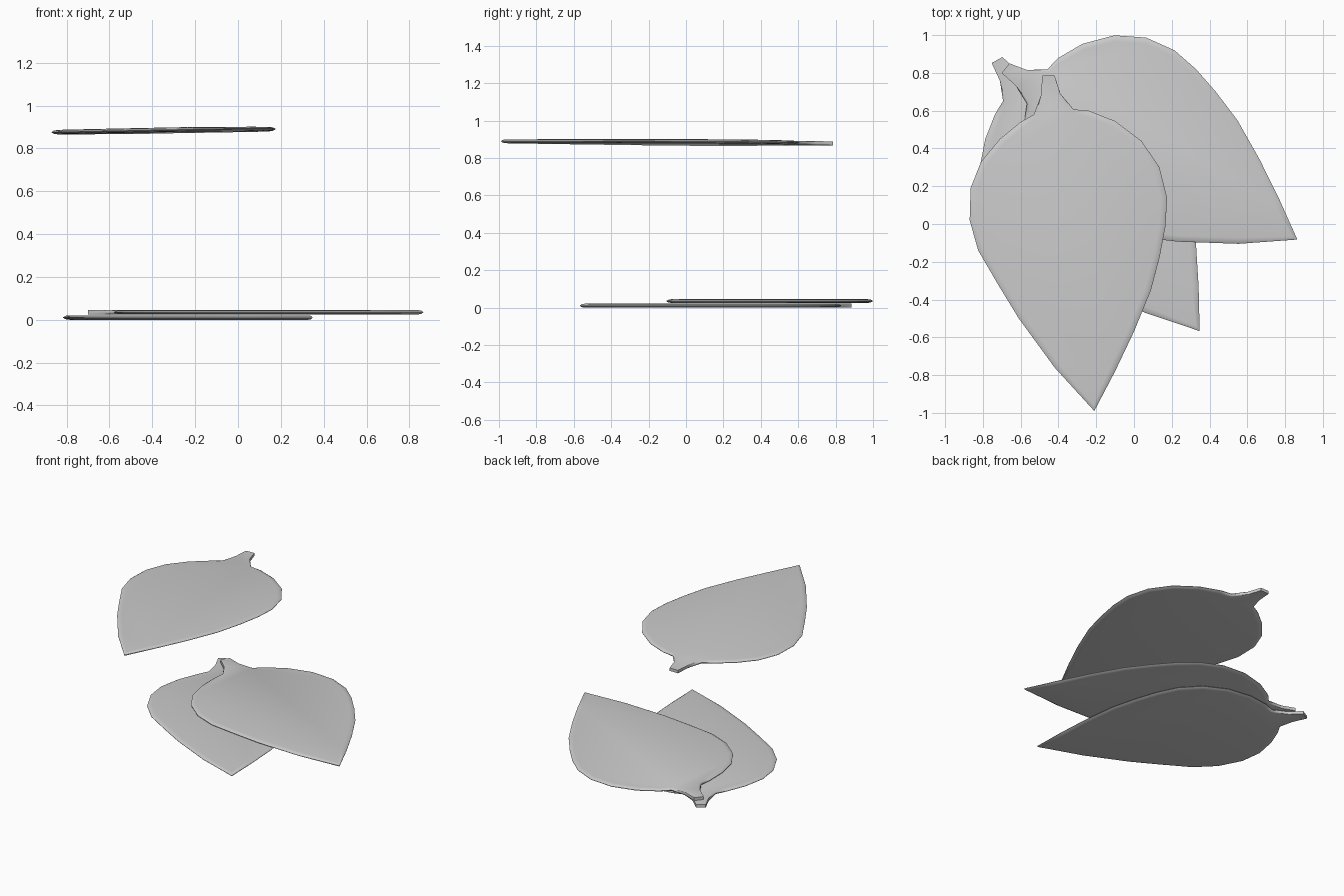
import bpy, bmesh
from math import radians
from mathutils import Vector

if "Cube" in bpy.data.objects:
    bpy.data.objects.remove(bpy.data.objects["Cube"])

# Leaf outline (x, y), clockwise seen from above, with the stem end first
STEM_END = Vector((-0.4525, 0.785))
STEM = [(-0.485, 0.785), (-0.42, 0.785), (-0.39, 0.69)]
BLADE = [(-0.32, 0.607), (-0.24, 0.60), (-0.10, 0.545), (0.04, 0.44),
         (0.135, 0.30), (0.175, 0.14), (0.167, -0.01), (0.137, -0.17),
         (0.09, -0.35), (0.0, -0.57), (-0.10, -0.78), (-0.21, -0.99),
         (-0.42, -0.76), (-0.61, -0.50), (-0.72, -0.32), (-0.825, -0.14),
         (-0.87, 0.02), (-0.865, 0.19), (-0.81, 0.33), (-0.71, 0.45),
         (-0.60, 0.54), (-0.53, 0.58)]
NECK = [(-0.493, 0.68)]
HALF = 0.0105
# Rounded rim section: (inset from outline, height factor)
RIM = [(0.032, 1.0), (0.012, 0.75), (0.0, 0.12),
       (0.0, -0.12), (0.012, -0.75), (0.032, -1.0)]


def leaf_mesh():
    pts = [Vector(p) - STEM_END for p in STEM + BLADE + NECK]
    n = len(pts)
    # the stem keeps a square edge, the blade edge is rounded
    soft = [0.0] * len(STEM) + [0.4] + [1.0] * (len(BLADE) - 2) + [0.4] + [0.0] * len(NECK)
    bm = bmesh.new()
    rings = []
    for inset, f in RIM:
        ring = []
        for i, p in enumerate(pts):
            a = (p - pts[i - 1]).normalized()
            b = (pts[(i + 1) % n] - p).normalized()
            inward = (Vector((a.y, -a.x)) + Vector((b.y, -b.x))).normalized()
            q = p + inward * inset * soft[i]
            z = HALF * (f if soft[i] else (1 if f > 0 else -1) * max(abs(f), 0.3))
            ring.append(bm.verts.new((q.x, q.y, z)))
        rings.append(ring)
    for top, low in zip(rings, rings[1:]):
        for i in range(n):
            j = (i + 1) % n
            bm.faces.new((top[i], top[j], low[j], low[i]))
    bm.faces.new(list(reversed(rings[0])))
    bm.faces.new(rings[-1])
    bmesh.ops.recalc_face_normals(bm, faces=bm.faces)
    me = bpy.data.meshes.new("leaf")
    bm.to_mesh(me)
    bm.free()
    return me


def add_leaf(name, stem_at, rotation):
    ob = bpy.data.objects.new(name, leaf_mesh())
    bpy.context.collection.objects.link(ob)
    ob.location = stem_at
    ob.rotation_euler = rotation
    bpy.ops.object.select_all(action='DESELECT')
    ob.select_set(True)
    bpy.context.view_layer.objects.active = ob
    bpy.ops.object.shade_smooth_by_angle(angle=radians(50))


# Two overlapping leaves on the ground, one slightly tilted leaf floating above
add_leaf("bottom_leaf", (-0.725, 0.868, HALF), (0, 0, radians(29)))
add_leaf("middle_leaf", (-0.68, 0.825, 0.035), (0, 0, radians(51.8)))
add_leaf("floating_leaf", (-0.4525, 0.785, 0.878), (-0.0045, -0.0145, 0))
